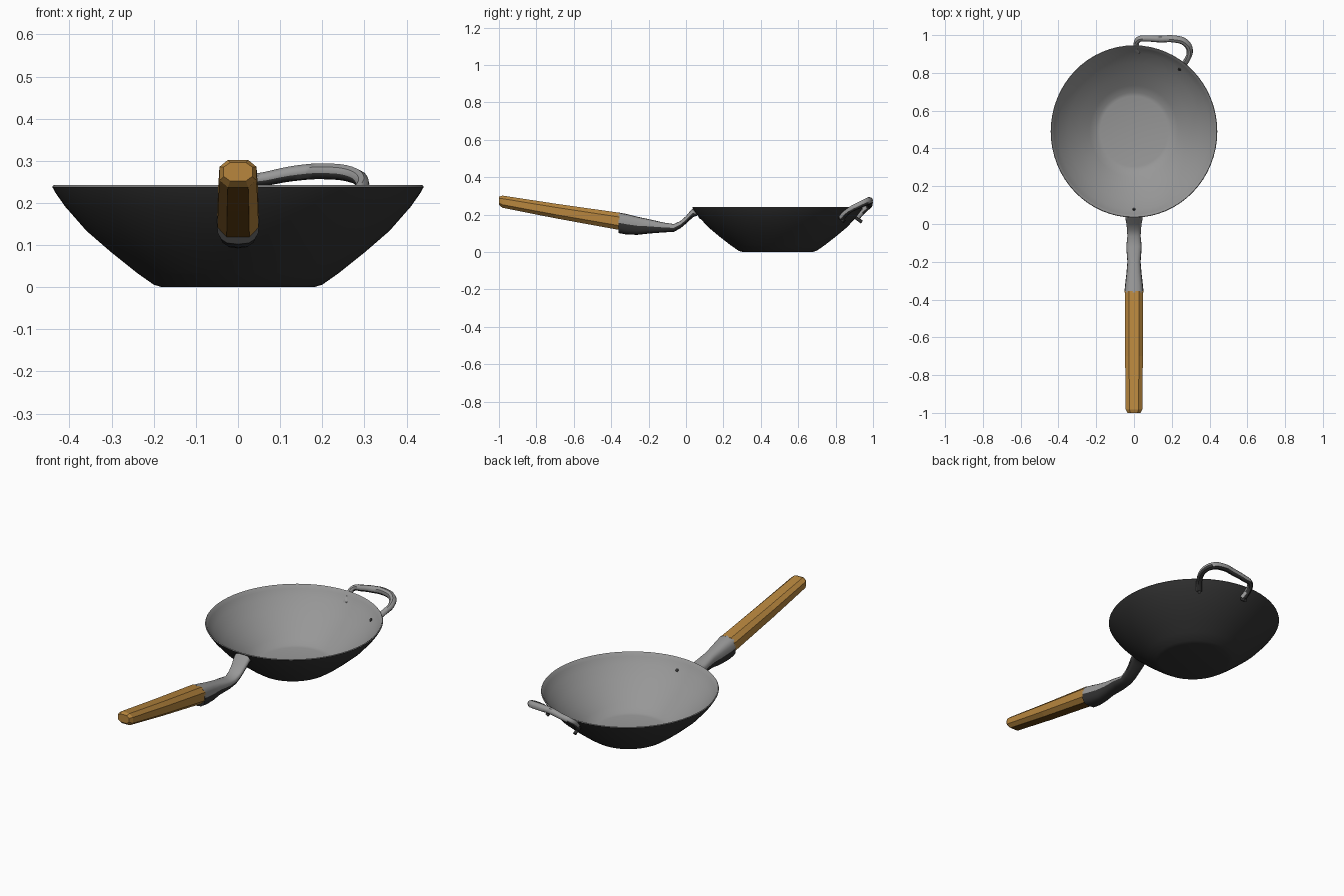
import bpy, bmesh, math
from mathutils import Vector

if "Cube" in bpy.data.objects:
    bpy.data.objects.remove(bpy.data.objects["Cube"])


def material(name, rgb):
    m = bpy.data.materials.new(name)
    m.diffuse_color = (*rgb, 1)
    m.use_nodes = True
    m.node_tree.nodes["Principled BSDF"].inputs["Base Color"].default_value = m.diffuse_color
    return m


STEEL = material("grey steel", (0.31, 0.31, 0.31))
DARK = material("blackened steel", (0.033, 0.033, 0.033))
WOOD = material("warm wood", (0.48, 0.24, 0.048))
DARK_WOOD = material("dark wood", (0.15, 0.065, 0.008))


def under_colour(ob, mat, limit):
    """Faces that point further down than the limit take the darker finish."""
    ob.data.materials.append(mat)
    for p in ob.data.polygons:
        if p.normal.z < limit:
            p.material_index = 1


def smooth(ob, angle):
    bpy.ops.object.select_all(action='DESELECT')
    ob.select_set(True)
    bpy.context.view_layer.objects.active = ob
    bpy.ops.object.shade_smooth_by_angle(angle=math.radians(angle))


def finish(name, bm, mat, angle=None):
    bmesh.ops.remove_doubles(bm, verts=bm.verts, dist=1e-5)
    bmesh.ops.recalc_face_normals(bm, faces=bm.faces)
    me = bpy.data.meshes.new(name)
    bm.to_mesh(me)
    bm.free()
    me.materials.append(mat)
    ob = bpy.data.objects.new(name, me)
    bpy.context.collection.objects.link(ob)
    if angle:
        smooth(ob, angle)
    return ob


def loft(name, shape, sections, mat, angle=None):
    """Skin a unit cross-section through (y, z bottom, z top, half width) stations."""
    bm = bmesh.new()
    rings = []
    for y, z0, z1, w in sections:
        rings.append([bm.verts.new((u * w, y, (z0 + z1) / 2 + v * (z1 - z0) / 2))
                      for u, v in shape])
    n = len(shape)
    for a, b in zip(rings, rings[1:]):
        for i in range(n):
            bm.faces.new((a[i], a[(i + 1) % n], b[(i + 1) % n], b[i]))
    bm.faces.new(rings[0])
    bm.faces.new(rings[-1])
    return finish(name, bm, mat, angle)


# Bowl: closed wall profile revolved about its own axis, slightly oval
CY, STRETCH = 0.49, 1.034
profile = [(0, 0), (0.18, 0), (0.2, 0.006), (0.24, 0.034), (0.30, 0.082), (0.36, 0.134),
           (0.41, 0.191), (0.432, 0.222), (0.441, 0.238), (0.438, 0.242), (0.433, 0.238),
           (0.424, 0.222), (0.401, 0.191), (0.351, 0.138), (0.293, 0.088), (0.235, 0.042),
           (0.2, 0.017), (0.18, 0.012), (0, 0.012)]
bm = bmesh.new()
pts = [bm.verts.new((r, 0, z)) for r, z in profile]
edges = [bm.edges.new(p) for p in zip(pts, pts[1:])]
bmesh.ops.spin(bm, geom=pts + edges, cent=(0, 0, 0), axis=(0, 0, 1),
               angle=math.tau, steps=64)
for v in bm.verts:
    v.co.y = v.co.y * STRETCH + CY
under_colour(finish("pan_bowl", bm, STEEL, 35), DARK, 0)

# Wooden grip: chamfered eight-sided bar
octagon = [(0.55, 1), (1, 0.5), (1, -0.5), (0.55, -1),
           (-0.55, -1), (-1, -0.5), (-1, 0.5), (-0.55, 1)]
grip = loft("wooden_grip", octagon, [
    (-1.0, 0.252, 0.296, 0.034), (-0.982, 0.237, 0.302, 0.044),
    (-0.70, 0.181, 0.259, 0.047), (-0.355, 0.118, 0.210, 0.049)], WOOD)
under_colour(grip, DARK_WOOD, -0.8)

# Steel socket and curved neck up to the rim
oval = []
for i in range(16):
    c, s = math.cos(i * math.tau / 16), math.sin(i * math.tau / 16)
    oval.append((math.copysign(abs(c) ** 0.7, c), math.copysign(abs(s) ** 0.7, s)))
neck = loft("handle_neck", oval, [
    (-0.362, 0.102, 0.212, 0.051), (-0.32, 0.094, 0.204, 0.047),
    (-0.26, 0.092, 0.189, 0.040), (-0.20, 0.099, 0.176, 0.035),
    (-0.12, 0.105, 0.158, 0.041), (-0.065, 0.108, 0.150, 0.035),
    (-0.03, 0.127, 0.166, 0.037), (0.0, 0.152, 0.192, 0.040),
    (0.025, 0.175, 0.222, 0.045), (0.038, 0.186, 0.234, 0.046),
    (0.046, 0.19, 0.222, 0.044), (0.058, 0.194, 0.204, 0.040)], STEEL, 40)
under_colour(neck, DARK, 0)

# Helper loop at the back rim
path = [(0.022, 0.914, 0.185, 1.1), (0.012, 0.947, 0.220, 1), (0.024, 0.977, 0.247, 1),
        (0.07, 0.982, 0.258, 1.1), (0.14, 0.979, 0.271, 1.2), (0.21, 0.980, 0.275, 1.25),
        (0.27, 0.962, 0.267, 1.25), (0.295, 0.92, 0.248, 1.1), (0.282, 0.872, 0.222, 1),
        (0.25, 0.83, 0.183, 1.1)]
cu = bpy.data.curves.new("helper_loop", 'CURVE')
cu.dimensions = '3D'
cu.bevel_depth = 0.0155
cu.bevel_resolution = 2
cu.resolution_u = 4
cu.use_fill_caps = True
sp = cu.splines.new('BEZIER')
sp.bezier_points.add(len(path) - 1)
for bp, (x, y, z, r) in zip(sp.bezier_points, path):
    bp.co, bp.radius = (x, y, z), r
    bp.handle_left_type = bp.handle_right_type = 'AUTO'
cu.materials.append(STEEL)
loop = bpy.data.objects.new("helper_loop", cu)
bpy.context.collection.objects.link(loop)
bpy.ops.object.select_all(action='DESELECT')
loop.select_set(True)
bpy.context.view_layer.objects.active = loop
bpy.ops.object.convert(target='MESH')
loop = bpy.context.view_layer.objects.active
smooth(loop, 45)
under_colour(loop, DARK, -0.25)


# Rivets: short pins through the wall, pointing outward and down
def rivet(name, x, y, shift, depth):
    d = Vector((x, y, 0)).normalized()
    centre = Vector((d.x * 0.401, d.y * 0.401 * STRETCH + CY, 0.187))
    axis = Vector((d.x, d.y, -0.75)).normalized()
    bm = bmesh.new()
    bmesh.ops.create_cone(bm, cap_ends=True, segments=12, radius1=0.009, radius2=0.009,
                          depth=depth)
    rot = axis.to_track_quat('Z', 'Y')
    for v in bm.verts:
        v.co = rot @ v.co + centre + axis * shift
    finish(name, bm, DARK, 40)


rivet("rivet_front", 0, -1, 0.0, 0.014)
rivet("rivet_back", 0.022, 0.42, 0.024, 0.042)
rivet("rivet_back_side", 0.25, 0.33, 0.016, 0.046)
